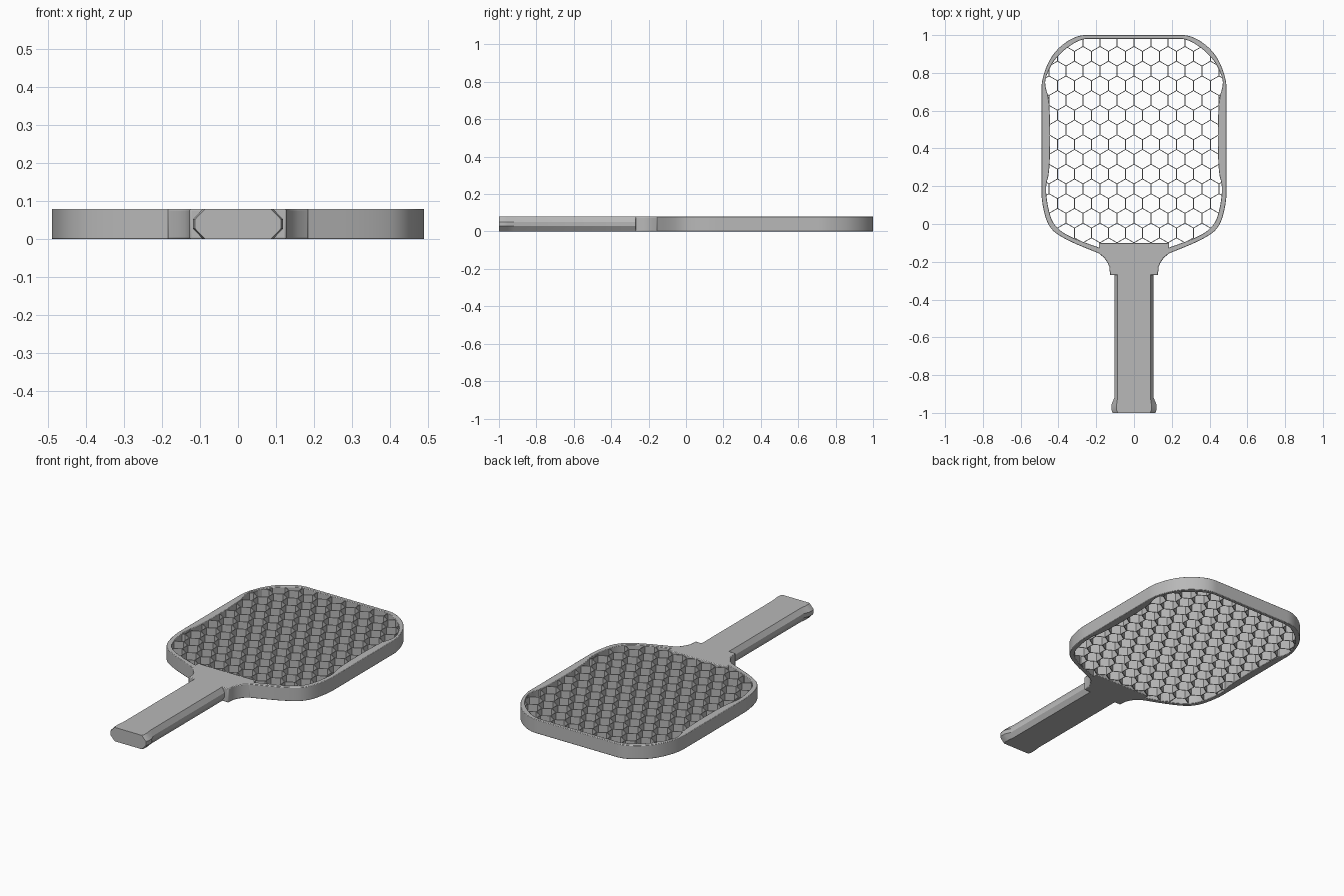
import bpy
import bmesh
import math
from mathutils import Vector

cube = bpy.data.objects.get("Cube")
if cube:
    bpy.data.objects.remove(cube, do_unlink=True)

THICK = 0.08

grey = bpy.data.materials.new("neutral_grey")
grey.use_nodes = True
grey.diffuse_color = (0.48, 0.48, 0.48, 1)
grey.node_tree.nodes["Principled BSDF"].inputs["Base Color"].default_value = (0.48, 0.48, 0.48, 1)


def finish(name, bm, bevel=0.0):
    """Turn a bmesh into a named object with optional edge bevel."""
    bmesh.ops.recalc_face_normals(bm, faces=bm.faces)
    mesh = bpy.data.meshes.new(name)
    bm.to_mesh(mesh)
    bm.free()
    mesh.materials.append(grey)
    obj = bpy.data.objects.new(name, mesh)
    bpy.context.collection.objects.link(obj)
    if bevel:
        mod = obj.modifiers.new("edge_bevel", "BEVEL")
        mod.width = bevel
        mod.segments = 2
        mod.limit_method = "ANGLE"
        mod.angle_limit = math.radians(50)
    bpy.ops.object.select_all(action="DESELECT")
    obj.select_set(True)
    bpy.context.view_layer.objects.active = obj
    bpy.ops.object.shade_smooth_by_angle(angle=math.radians(30))
    return obj


def prism(bm, points, z0, z1):
    """Extrude a flat outline between two heights."""
    low = [bm.verts.new((x, y, z0)) for x, y in points]
    high = [bm.verts.new((x, y, z1)) for x, y in points]
    bm.faces.new(low[::-1])
    bm.faces.new(high)
    for i in range(len(points)):
        j = (i + 1) % len(points)
        bm.faces.new((low[i], low[j], high[j], high[i]))


def smooth(points, rounds=3):
    """Round an open path by cutting its corners."""
    pts = [Vector(p) for p in points]
    for _ in range(rounds):
        cut = [pts[0]]
        for a, b in zip(pts, pts[1:]):
            cut += [a.lerp(b, 0.25), a.lerp(b, 0.75)]
        pts = cut + [pts[-1]]
    return pts


def both_sides(half):
    """Mirror a path that starts on the centre line."""
    return [Vector((-p.x, p.y)) for p in half[:0:-1]] + half


# Rim around the face, wider along the flanks
outer = both_sides(smooth([
    (0, 1), (.2, 1), (.31, 1), (.43, .91), (.49, .77), (.49, .66), (.49, .6),
    (.49, .28), (.49, .22), (.49, .12), (.455, -.02), (.36, -.085), (.18, -.158)]))
inner = both_sides(smooth([
    (0, .98), (.2, .98), (.29, .98), (.41, .89), (.46, .8), (.475, .74), (.444, .65),
    (.444, .28), (.47, .2), (.455, .08), (.425, -.01), (.34, -.07), (.17, -.13)]))
bm = bmesh.new()
prism(bm, outer + inner[::-1], 0, THICK)
# Replace the large caps with clean quad strips
bmesh.ops.delete(bm, geom=[f for f in bm.faces if len(f.verts) > 4], context="FACES_ONLY")
bm.verts.ensure_lookup_table()
n = len(outer)
for base in (0, 2 * n):
    for i in range(n - 1):
        ids = (i, i + 1, 2 * n - 2 - i, 2 * n - 1 - i)
        bm.faces.new([bm.verts[base + k] for k in ids])
finish("face_rim", bm, 0.005)

# Honeycomb core, clipped inside the rim
middle = [(a + b) / 2 for a, b in zip(outer, inner)]


def inside(p):
    hit = False
    for a, b in zip(middle, middle[1:] + middle[:1]):
        if (a.y > p.y) != (b.y > p.y):
            if p.x < a.x + (p.y - a.y) / (b.y - a.y) * (b.x - a.x):
                hit = not hit
    return hit


def clip(a, b):
    """Find where a wall starting inside at a leaves towards b."""
    lo, hi = 0.0, 1.0
    for _ in range(10):
        mid = (lo + hi) / 2
        if inside(a.lerp(b, mid)):
            lo = mid
        else:
            hi = mid
    return a.lerp(b, lo)


WIDTH = 0.09
SIDE = WIDTH / math.sqrt(3)
WALL = 0.004
bm = bmesh.new()
for row in range(-2, 15):
    for col in range(-7, 7):
        centre = Vector((WIDTH * (col + 0.5 * (row % 2)), 0.888 - 1.5 * SIDE * row))
        corners = [centre + SIDE * Vector((math.sin(k * math.pi / 3), math.cos(k * math.pi / 3)))
                   for k in range(4)]
        for a, b in zip(corners, corners[1:]):
            a_in, b_in = inside(a), inside(b)
            if not (a_in or b_in):
                continue
            if not a_in:
                a = clip(b, a)
            elif not b_in:
                b = clip(a, b)
            if (b - a).length < 0.001:
                continue
            d = (b - a).normalized() * WALL / 2
            s = Vector((-d.y, d.x))
            prism(bm, [a - s, b - s, b + s, a + s], 0.003, THICK - 0.003)
finish("honeycomb_core", bm)

# Solid throat joining the face to the grip
throat = [(.185, -.1), (.185, -.157), (.158, -.178), (.14, -.205), (.13, -.228), (.127, -.27)]
bm = bmesh.new()
prism(bm, throat + [(-x, y) for x, y in throat[::-1]], 0, THICK)
finish("throat", bm, 0.004)

# Octagonal grip with a flared butt: (y, half width, half width of flat)
bm = bmesh.new()
rings = []
for y, wide, flat in [(-1, .113, .086), (-.985, .119, .092), (-.955, .119, .092),
                      (-.92, .104, .087), (-.26, .104, .087)]:
    half = [(flat, 0), (wide, .028), (wide, .052), (flat, THICK)]
    ring = half + [(-x, z) for x, z in half[::-1]]
    rings.append([bm.verts.new((x, y, z)) for x, z in ring])
for a, b in zip(rings, rings[1:]):
    for i in range(8):
        j = (i + 1) % 8
        bm.faces.new((a[i], a[j], b[j], b[i]))
bm.faces.new(rings[0])
bm.faces.new(rings[-1])
finish("grip", bm)
